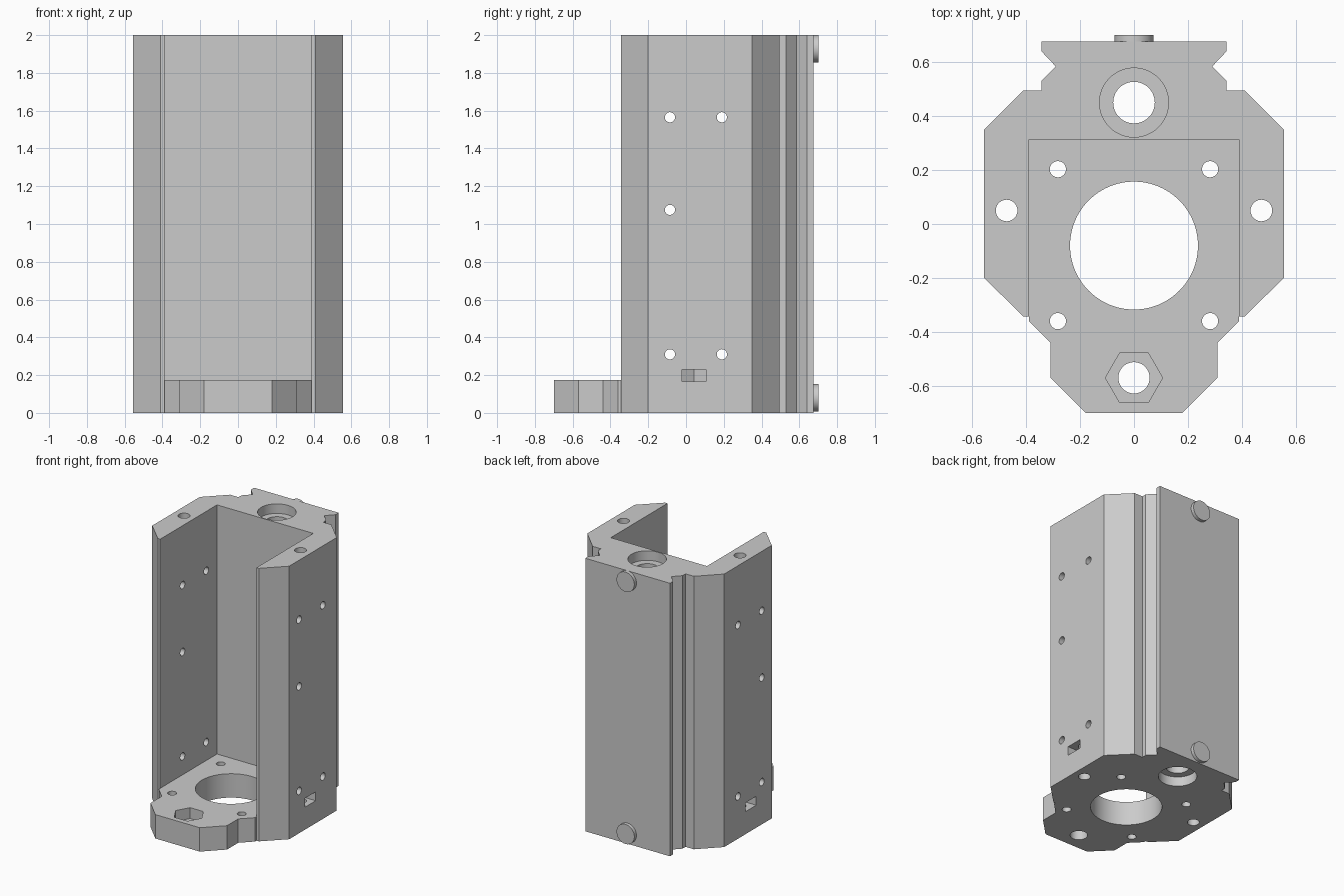
import bpy
import bmesh
from math import radians, pi, cos, sin
from mathutils import Matrix, Vector

cube = bpy.data.objects.get("Cube")
if cube:
    bpy.data.objects.remove(cube, do_unlink=True)

grey = bpy.data.materials.new("plain grey")
grey.use_nodes = True
colour = (0.6, 0.6, 0.6, 1)
grey.diffuse_color = colour
grey.node_tree.nodes["Principled BSDF"].inputs["Base Color"].default_value = colour


def prism(name, outline, z0, z1):
    """Extrude a flat outline from z0 to z1."""
    bm = bmesh.new()
    face = bm.faces.new([bm.verts.new((x, y, z0)) for x, y in outline])
    new = bmesh.ops.extrude_face_region(bm, geom=[face])["geom"]
    top = [v for v in new if isinstance(v, bmesh.types.BMVert)]
    bmesh.ops.translate(bm, verts=top, vec=(0, 0, z1 - z0))
    bmesh.ops.recalc_face_normals(bm, faces=bm.faces)
    mesh = bpy.data.meshes.new(name)
    bm.to_mesh(mesh)
    bm.free()
    mesh.materials.append(grey)
    obj = bpy.data.objects.new(name, mesh)
    bpy.context.collection.objects.link(obj)
    return obj


def disc(r, cx=0, cy=0, sides=48):
    return [(cx + r * cos(2 * pi * i / sides), cy + r * sin(2 * pi * i / sides))
            for i in range(sides)]


def mirrored(half):
    """Close a right-hand outline with its mirror image."""
    return half + [(-x, y) for x, y in reversed(half)]


def finish(obj):
    bpy.ops.object.select_all(action="DESELECT")
    obj.select_set(True)
    bpy.context.view_layer.objects.active = obj
    bpy.ops.object.shade_smooth_by_angle(angle=radians(30))


# Body: base and channel share one plan outline, front to back
body = prism("channel_body", mirrored([
    (0.18, -0.7), (0.31, -0.57), (0.31, -0.44), (0.39, -0.36), (0.39, -0.343),
    (0.41, -0.343), (0.555, -0.2), (0.555, 0.35), (0.41, 0.495),
    (0.343, 0.495), (0.343, 0.53), (0.29, 0.584), (0.343, 0.64), (0.343, 0.676),
]), 0, 2)


def cut(cutter):
    cutter.hide_render = True
    mod = body.modifiers.new("cut", "BOOLEAN")
    mod.operation = "DIFFERENCE"
    mod.solver = "EXACT"
    mod.object = cutter
    bpy.context.view_layer.objects.active = body
    bpy.ops.object.modifier_apply(modifier=mod.name)
    bpy.data.objects.remove(cutter, do_unlink=True)


def drill(x, y, r, z0=-0.1, z1=2.1, sides=48):
    cut(prism("drill", disc(r, x, y, sides), z0, z1))


# Open cavity above the base plate
cut(prism("cavity", mirrored([(0.39, -1), (0.39, 0.314)]), 0.175, 2.2))

# Motor opening and its four screw holes
drill(0, -0.08, 0.237, sides=96)
for side in (-1, 1):
    for y in (-0.36, 0.203):
        drill(side * 0.282, y, 0.03)
    # Rod hole in each wall
    drill(side * 0.472, 0.05, 0.04)
    # Pointed nut slot in each wall
    slot = [(0.397, 0.043), (0.433, -0.02), (0.65, -0.02), (0.65, 0.106), (0.433, 0.106)]
    cut(prism("nut_slot", [(side * x, y) for x, y in slot], 0.165, 0.23))

# Rear bore with a bearing seat at each end
drill(0, 0.45, 0.077)
drill(0, 0.45, 0.128, z0=1.93)
drill(0, 0.45, 0.128, z1=0.07)

# Front bolt hole with a hexagonal pocket
drill(0, -0.57, 0.058)
drill(0, -0.57, 0.106, z0=0.095, z1=0.3, sides=6)

# Cross holes through both walls
for y, z in ((-0.085, 1.565), (0.19, 1.565), (-0.085, 1.075), (-0.085, 0.31), (0.19, 0.31)):
    hole = prism("cross_drill", disc(0.027, sides=32), -1, 1)
    hole.data.transform(Matrix.Translation(Vector((0, y, z))) @ Matrix.Rotation(pi / 2, 4, "Y"))
    cut(hole)
finish(body)

# Round buttons on the rear rail
for name, z in (("lower_button", 0.08), ("upper_button", 1.928)):
    button = prism(name, disc(0.072), 0, 0.026)
    button.data.transform(Matrix.Translation(Vector((0, 0.675, z))) @ Matrix.Rotation(-pi / 2, 4, "X"))
    finish(button)
